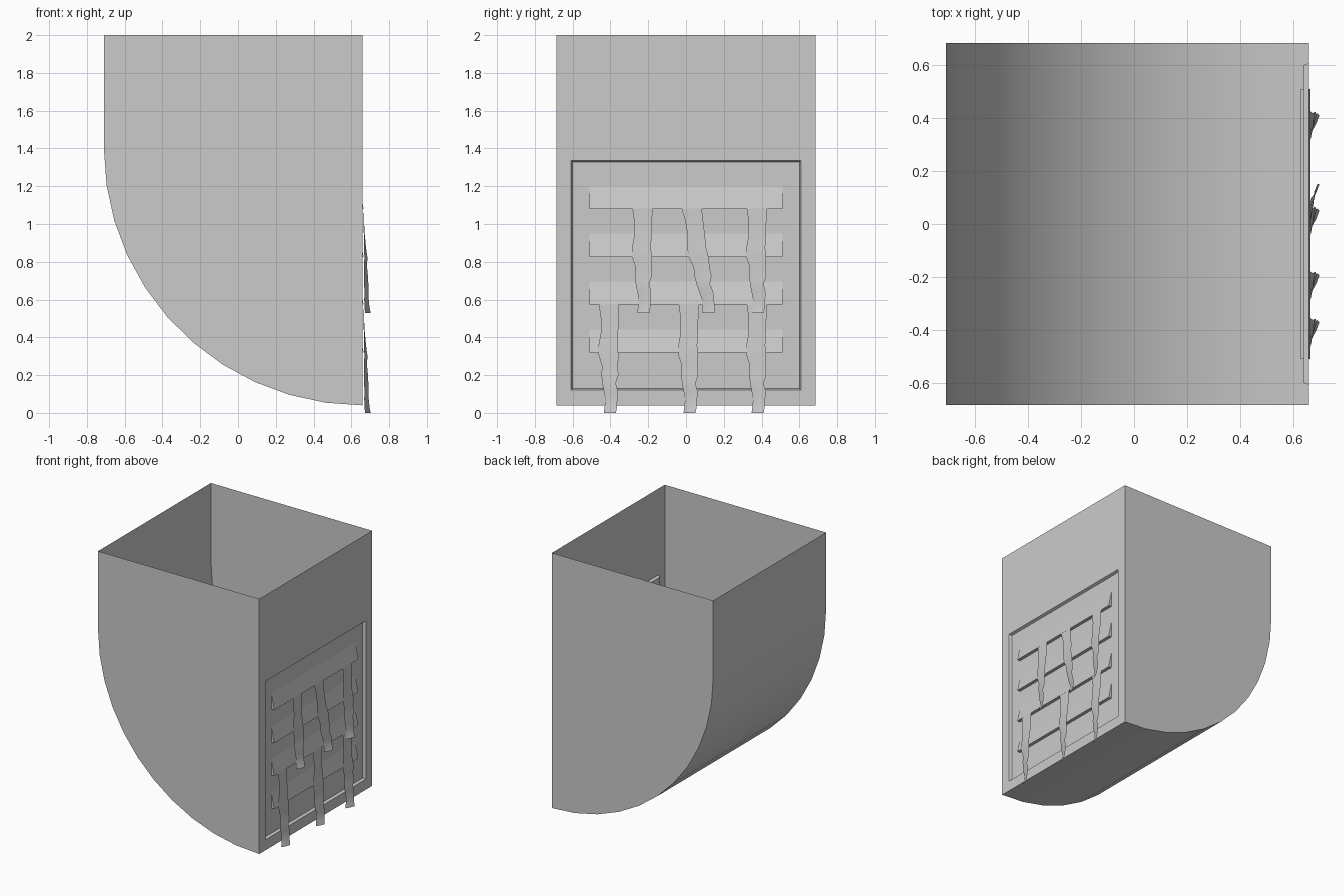
import bpy, bmesh, math

if "Cube" in bpy.data.objects:
    bpy.data.objects.remove(bpy.data.objects["Cube"])

WALL_X, HALF_Y, TOP = 0.66, 0.685, 2.0


def make(name, verts, faces, smooth=False):
    bm = bmesh.new()
    vs = [bm.verts.new(v) for v in verts]
    for f in faces:
        bm.faces.new([vs[i] for i in f])
    bmesh.ops.recalc_face_normals(bm, faces=bm.faces)
    me = bpy.data.meshes.new(name)
    bm.to_mesh(me)
    bm.free()
    ob = bpy.data.objects.new(name, me)
    bpy.context.collection.objects.link(ob)
    if smooth:
        bpy.ops.object.select_all(action='DESELECT')
        ob.select_set(True)
        bpy.context.view_layer.objects.active = ob
        bpy.ops.object.shade_smooth_by_angle(angle=math.radians(30))
    return ob


def rect(x, y, z0, z1):
    return [(x, -y, z0), (x, y, z0), (x, y, z1), (x, -y, z1)]


# Open-topped shell: quarter-round back and bottom, flat sides,
# and a front wall with a shallow pressed-in vent recess
SEG = 11
profile = [(-0.71, TOP)]
for i in range(SEG + 1):
    a = math.pi / 2 * i / SEG
    profile.append((WALL_X - 1.37 * math.cos(a), 1.4 - 1.36 * math.sin(a)))
profile.append((WALL_X, TOP))
n = len(profile)
verts = [(x, -HALF_Y, z) for x, z in profile] + [(x, HALF_Y, z) for x, z in profile]
faces = [(i, i + 1, n + i + 1, n + i) for i in range(n - 2)]
faces += [tuple(range(n)), tuple(range(2 * n - 1, n - 1, -1))]
r = 2 * n
verts += rect(WALL_X, 0.608, 0.12, 1.337) + rect(0.64, 0.60, 0.128, 1.329)
outer = [n - 2, 2 * n - 2, 2 * n - 1, n - 1]
for i in range(4):
    j = (i + 1) % 4
    faces.append((outer[i], outer[j], r + j, r + i))
    faces.append((r + i, r + j, r + 4 + j, r + 4 + i))
faces.append((r + 4, r + 5, r + 6, r + 7))
make("hopper_shell", verts, faces, smooth=True)

# Wedge-shaped vent louvers
for k in range(4):
    z = 1.08 - 0.2535 * k
    sec = [(0.63, z + 0.122), (0.64, z + 0.122), (0.665, z), (0.63, z)]
    vs = [(x, y, h) for y in (-0.51, 0.51) for x, h in sec]
    fs = [(0, 1, 2, 3), (7, 6, 5, 4)]
    fs += [(i, (i + 1) % 4, 4 + (i + 1) % 4, 4 + i) for i in range(4)]
    make(f"vent_louver_{k + 1}", vs, fs)

# Ragged streamer outline rows: (drop, left y, right y, left x, right x)
ROWS = [
    (0.00, -0.054, 0.053, 0.664, 0.665), (0.07, -0.044, 0.050, 0.664, 0.667),
    (0.14, -0.043, 0.048, 0.666, 0.671), (0.21, -0.056, 0.044, 0.667, 0.678),
    (0.26, -0.055, 0.050, 0.669, 0.685), (0.31, -0.038, 0.047, 0.667, 0.683),
    (0.36, -0.040, 0.049, 0.668, 0.688), (0.40, -0.036, 0.035, 0.667, 0.690),
    (0.44, -0.028, 0.046, 0.670, 0.692), (0.48, -0.020, 0.044, 0.668, 0.692),
    (0.52, -0.024, 0.041, 0.670, 0.696), (0.55, -0.028, 0.036, 0.672, 0.702),
]


def streamer(name, y, top, length, lean=0.0):
    vs, fs = [], []
    for d, yl, yr, xl, xr in ROWS:
        t = d / 0.55
        vs += [(xl, y + yl + lean * t, top - length * t),
               ((xl + xr) / 2 + 0.003 * t, y + (yl + yr) / 2 + lean * t, top - length * t),
               (xr, y + yr + lean * t, top - length * t)]
    for i in range(len(ROWS) - 1):
        a = 3 * i
        fs += [(a, a + 3, a + 4, a + 1), (a + 1, a + 4, a + 5, a + 2)]
    make(name, vs, fs, smooth=True)


# Three streamers on the top louver, three on the third
for k, (y, lean) in enumerate([(-0.23, 0.0), (0.03, 0.085), (0.375, 0.0)]):
    streamer(f"upper_streamer_{k + 1}", y, 1.085, 0.555, lean)
for k, y in enumerate([-0.407, 0.015, 0.375]):
    streamer(f"lower_streamer_{k + 1}", y, 0.575, 0.575)
